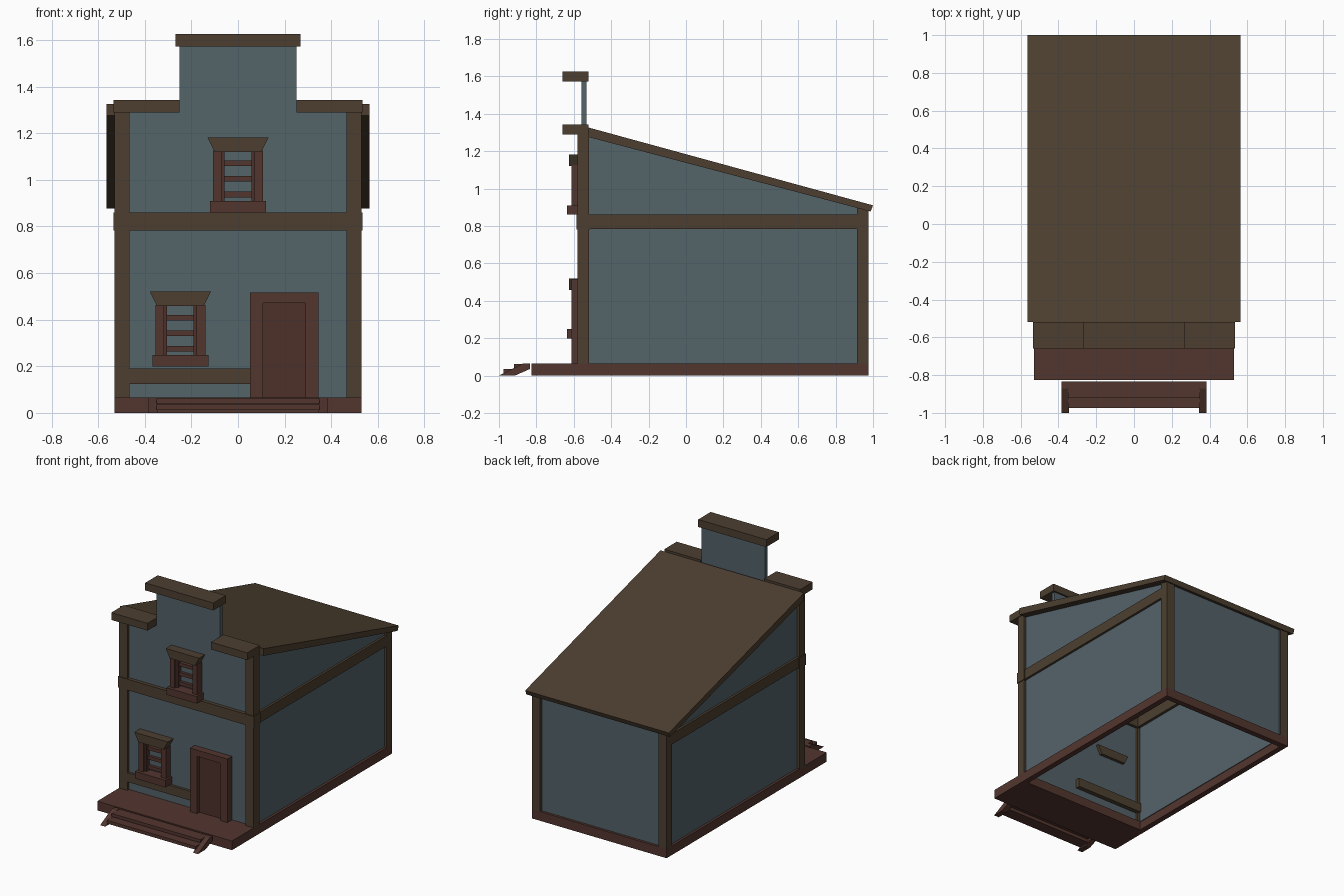
import bpy, bmesh

if "Cube" in bpy.data.objects:
    bpy.data.objects.remove(bpy.data.objects["Cube"])


def material(name, rgb):
    m = bpy.data.materials.new(name)
    lin = [((c / 255 + 0.055) / 1.055) ** 2.4 for c in rgb]
    m.diffuse_color = (*lin, 1)
    m.use_nodes = True
    m.node_tree.nodes["Principled BSDF"].inputs["Base Color"].default_value = m.diffuse_color
    return m


WALL = material("slate blue wall", (84, 99, 105))
TIMBER = material("olive brown timber", (77, 63, 48))
RED = material("reddish brown wood", (83, 54, 47))
DOOR = material("door wood", (77, 48, 42))


def prism(name, pts, a, b, axis, mat):
    """Extrude a 2D profile from a to b along axis x (pts are y,z) or y (pts are x,z)."""
    def place(p, t):
        return (t, p[0], p[1]) if axis == 'x' else (p[0], t, p[1])
    bm = bmesh.new()
    lo = [bm.verts.new(place(p, a)) for p in pts]
    hi = [bm.verts.new(place(p, b)) for p in pts]
    bm.faces.new(lo)
    bm.faces.new(hi)
    n = len(pts)
    for i in range(n):
        j = (i + 1) % n
        bm.faces.new((lo[i], lo[j], hi[j], hi[i]))
    bmesh.ops.recalc_face_normals(bm, faces=bm.faces)
    me = bpy.data.meshes.new(name)
    bm.to_mesh(me)
    bm.free()
    me.materials.append(mat)
    ob = bpy.data.objects.new(name, me)
    bpy.context.collection.objects.link(ob)
    return ob


def box(name, x0, x1, y0, y1, z0, z1, mat):
    return prism(name, [(x0, z0), (x1, z0), (x1, z1), (x0, z1)], y0, y1, 'y', mat)


def roof_z(y):
    """Height of the roof underside."""
    return 1.275 - (y + 0.52) * 0.264


# Base: solid porch, open frame under the house
box("porch_deck", -0.53, 0.53, -0.825, -0.52, 0, 0.065, RED)
box("back_base", -0.53, 0.53, 0.935, 0.975, 0, 0.065, RED)

# Steps
box("lower_tread", -0.35, 0.35, -0.975, -0.89, 0.012, 0.035, RED)
box("upper_tread", -0.35, 0.35, -0.92, -0.835, 0.04, 0.062, RED)

# Front wall with raised parapet, and back wall
prism("front_wall", [(-0.5, 0.065), (0.5, 0.065), (0.5, 1.3), (0.25, 1.3), (0.25, 1.58),
                     (-0.25, 1.58), (-0.25, 1.3), (-0.5, 1.3)], -0.56, -0.532, 'y', WALL)
box("back_wall", -0.5, 0.5, 0.93, 0.957, 0.06, 0.89, WALL)

# Parts repeated on both sides
for s, side in ((-1, "left"), (1, "right")):
    def sbox(name, x0, x1, *rest):
        lo, hi = sorted((s * x0, s * x1))
        return box(side + "_" + name, lo, hi, *rest)
    sbox("base", 0.49, 0.53, -0.53, 0.94, 0, 0.065, RED)
    sbox("front_post", 0.465, 0.53, -0.58, -0.518, 0.065, 1.295, TIMBER)
    prism(side + "_back_post", [(0.913, 0.065), (0.975, 0.065), (0.975, roof_z(0.975)),
                                (0.913, roof_z(0.913))], s * 0.465, s * 0.53, 'x', TIMBER)
    sbox("beam", 0.465, 0.528, -0.52, 0.915, 0.785, 0.86, TIMBER)
    prism(side + "_wall", [(-0.54, 0.06), (0.94, 0.06), (0.94, roof_z(0.94)),
                           (-0.54, roof_z(-0.54))], s * 0.485, s * 0.512, 'x', WALL)
    sbox("cornice", 0.25, 0.535, -0.66, -0.52, 1.29, 1.342, TIMBER)
    prism(side + "_stringer", [(-1.0, 0), (-0.915, 0), (-0.835, 0.035), (-0.835, 0.065),
                               (-0.87, 0.065)], s * 0.345, s * 0.385, 'x', RED)

# Timber beams on the front, top cornice and roof
box("front_beam", -0.535, 0.535, -0.585, -0.51, 0.782, 0.86, TIMBER)
box("low_front_beam", -0.48, 0.06, -0.578, -0.50, 0.125, 0.19, TIMBER)
box("top_cornice", -0.268, 0.268, -0.66, -0.52, 1.572, 1.625, TIMBER)
prism("roof", [(-0.52, roof_z(-0.52)), (0.987, roof_z(0.987)), (1.0, roof_z(0.987) + 0.033),
               (-0.52, 1.326)], -0.565, 0.565, 'x', TIMBER)


# Windows: sill, jambs, inner strips, bars and flared hood
def window(name, x, z):
    box(name + "_sill", x - 0.12, x + 0.12, -0.635, -0.54, z, z + 0.05, RED)
    for s in (-1, 1):
        a, b = sorted((x + s * 0.07, x + s * 0.107))
        box(name + "_jamb", a, b, -0.612, -0.55, z + 0.05, z + 0.265, RED)
        a, b = sorted((x + s * 0.057, x + s * 0.07))
        box(name + "_inner_strip", a, b, -0.595, -0.55, z + 0.05, z + 0.265, DOOR)
    for i in range(3):
        h = z + 0.065 + i * 0.067
        box(name + "_bar", x - 0.057, x + 0.057, -0.58, -0.55, h, h + 0.024, RED)
    prism(name + "_hood", [(x - 0.1, z + 0.26), (x + 0.1, z + 0.26), (x + 0.131, z + 0.322),
                           (x - 0.131, z + 0.322)], -0.625, -0.51, 'y', TIMBER)


window("upper_window", 0.0, 0.86)
window("lower_window", -0.247, 0.198)

# Door: frame and recessed panel
prism("door_frame", [(0.052, 0.065), (0.107, 0.065), (0.107, 0.472), (0.29, 0.472),
                     (0.29, 0.065), (0.345, 0.065), (0.345, 0.517), (0.052, 0.517)],
      -0.612, -0.55, 'y', RED)
box("door_panel", 0.105, 0.292, -0.585, -0.55, 0.065, 0.475, DOOR)
